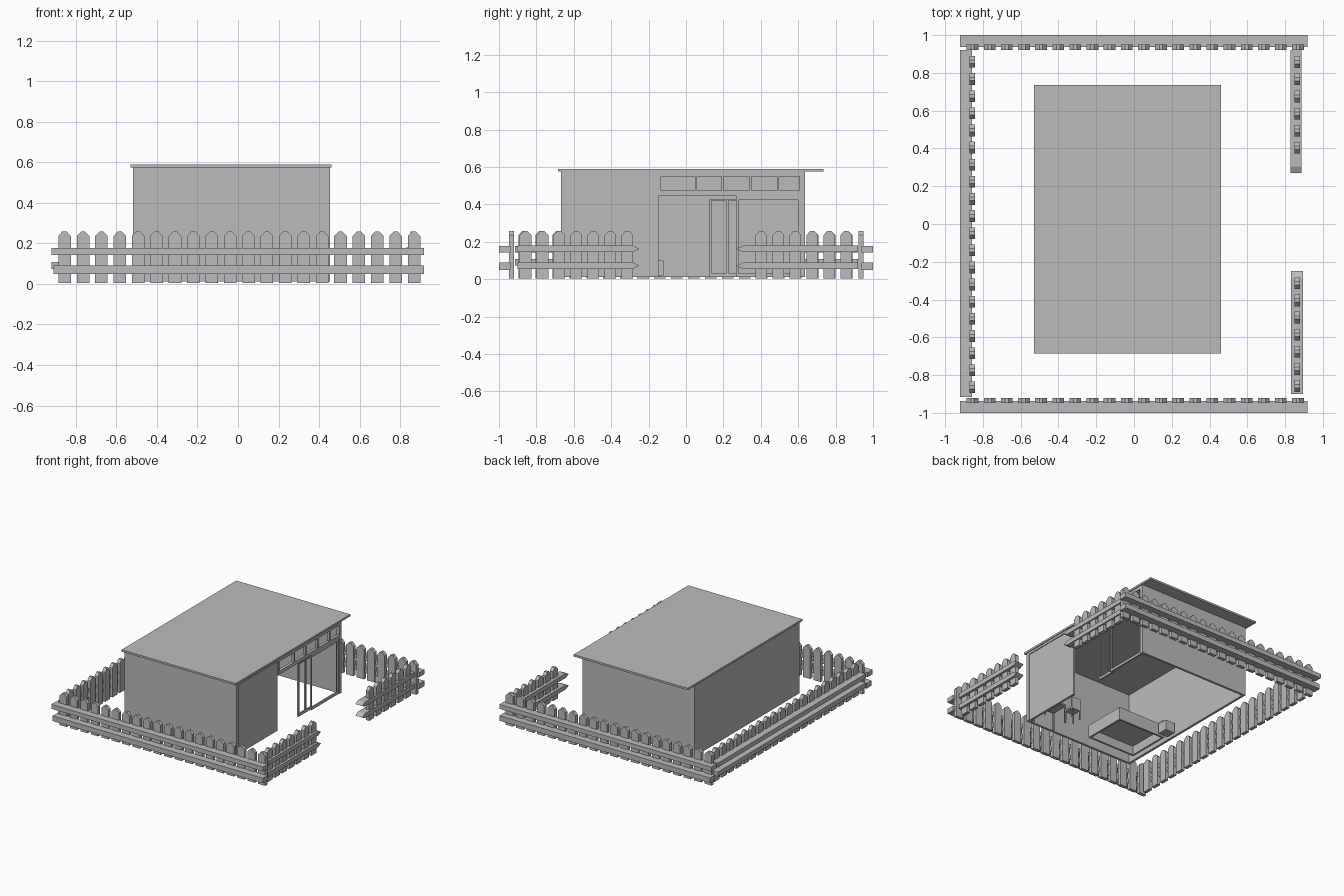
import bpy, bmesh

if "Cube" in bpy.data.objects:
    bpy.data.objects.remove(bpy.data.objects["Cube"])

grey = bpy.data.materials.new("light_grey")
grey.diffuse_color = (0.5, 0.5, 0.5, 1)
grey.use_nodes = True
grey.node_tree.nodes["Principled BSDF"].inputs["Base Color"].default_value = grey.diffuse_color


def finish(name, bm):
    bmesh.ops.recalc_face_normals(bm, faces=bm.faces)
    mesh = bpy.data.meshes.new(name)
    bm.to_mesh(mesh)
    bm.free()
    mesh.materials.append(grey)
    bpy.context.collection.objects.link(bpy.data.objects.new(name, mesh))


def prism(bm, outline, offset):
    """Closed polygon extruded along an offset."""
    face = bm.faces.new([bm.verts.new(p) for p in outline])
    moved = bmesh.ops.extrude_face_region(bm, geom=[face])["geom"]
    bmesh.ops.translate(bm, vec=offset, verts=[v for v in moved if isinstance(v, bmesh.types.BMVert)])


def box(bm, x0, x1, y0, y1, z0, z1):
    prism(bm, [(x0, y0, z0), (x1, y0, z0), (x1, y1, z0), (x0, y1, z0)], (0, 0, z1 - z0))


def boxes(name, *items):
    bm = bmesh.new()
    for b in items:
        box(bm, *b)
    finish(name, bm)


def pickets(name, along_x, first, count, lo, hi):
    """Row of pointed boards; lo..hi is the board thickness range."""
    bm = bmesh.new()
    for i in range(count):
        c = first + i * 0.0907
        shape = [(-.031, .005), (.031, .005), (.031, .236), (.009, .259), (-.009, .259), (-.031, .236)]
        if along_x:
            prism(bm, [(c + s, lo, z) for s, z in shape], (0, hi - lo, 0))
        else:
            prism(bm, [(lo, c + s, z) for s, z in shape], (hi - lo, 0, 0))
    finish(name, bm)


def pointed_rails(name, x0, x1, y_end, y_tip):
    """Pair of rails whose ends at the gateway come to a point."""
    bm = bmesh.new()
    y_neck = y_tip + (.035 if y_end > y_tip else -.035)
    for z0, z1 in ((.055, .09), (.145, .18)):
        prism(bm, [(x0, y_end, z0), (x0, y_neck, z0), (x0, y_tip, (z0 + z1) / 2),
                   (x0, y_neck, z1), (x0, y_end, z1)], (x1 - x0, 0, 0))
    finish(name, bm)


# Fence
pickets("front_pickets", True, -.855, 20, -.947, -.92)
pickets("back_pickets", True, -.855, 20, .922, .95)
pickets("left_pickets", False, -.865, 20, -.87, -.843)
pickets("right_front_pickets", False, -.858, 7, .85, .878)
pickets("right_back_pickets", False, .403, 6, .85, .878)
boxes("front_rails", (-.91, .918, -1, -.938, .05, .09), (-.92, .918, -1, -.938, .143, .178))
boxes("back_rails", (-.91, .918, .938, 1, .05, .09), (-.92, .918, .938, 1, .143, .178))
boxes("left_rails", (-.92, -.858, -.915, .92, .073, .108), (-.92, -.858, -.915, .92, .143, .178))
pointed_rails("right_front_rails", .83, .895, -.9, -.25)
pointed_rails("right_back_rails", .828, .888, .92, .27)

# House shell, open underneath
X0, X1, Y0, Y1, B, T = -.517, .453, -.668, .635, .012, .575
boxes("roof", (-.53, .46, -.685, .735, T, .59))
boxes("left_wall", (X0, X0 + .018, Y0, Y1, B, T))
boxes("front_wall", (X0, X1, Y0, Y0 + .018, B, T))
boxes("back_wall", (X0, X1, Y1 - .018, Y1, B, T))
boxes("right_wall", (.43, .447, -.655, -.148, B, T))
boxes("corner_posts", (.425, X1, Y0, -.64, B, T), (.425, X1, .608, Y1, B, T))
boxes("top_trim", (.43, X1, Y0, Y1, .557, T))

# Strip of small windows above the doorway
boxes("window_frame", (.43, X1, -.148, .63, .447, .474), (.43, X1, -.148, .63, .55, .56),
      *[(.43, X1, a, b, .47, .555) for a, b in
        ((-.148, -.134), (.048, .058), (.19, .2), (.337, .35), (.487, .497), (.61, .63))])

# Sliding door frames
boxes("fixed_door", (.436, .448, .268, .28, B, .447), (.436, .448, .6, .612, B, .447),
      (.436, .448, .268, .612, .425, .447), (.436, .448, .268, .612, B, .032))
boxes("sliding_door", (.424, .436, .125, .137, B, .43), (.424, .436, .215, .226, B, .43),
      (.424, .436, .125, .28, .42, .43), (.424, .436, .125, .28, B, .032))

# Bed with hollow base, and bedside table
boxes("bed", (-.47, -.05, -.57, -.22, .09, .12), (-.47, -.05, -.57, -.555, .02, .1),
      (-.47, -.05, -.235, -.22, .02, .1), (-.47, -.455, -.57, -.22, .02, .16), (-.065, -.05, -.57, -.22, .02, .1))
boxes("bedside_table", (-.48, -.4, -.2, -.12, .02, .1))


def legged(name, x0, x1, y0, y1, z0, z1, leg, *extra):
    legs = [(x, x + leg, y, y + leg, .012, z0) for x in (x0, x1 - leg) for y in (y0, y1 - leg)]
    boxes(name, (x0, x1, y0, y1, z0, z1), *legs, *extra)


# Table and chair
legged("table", .22, .42, -.64, -.5, .15, .162, .01)
legged("chair", .17, .25, -.48, -.4, .085, .097, .008, (.17, .25, -.408, -.4, .09, .18))
